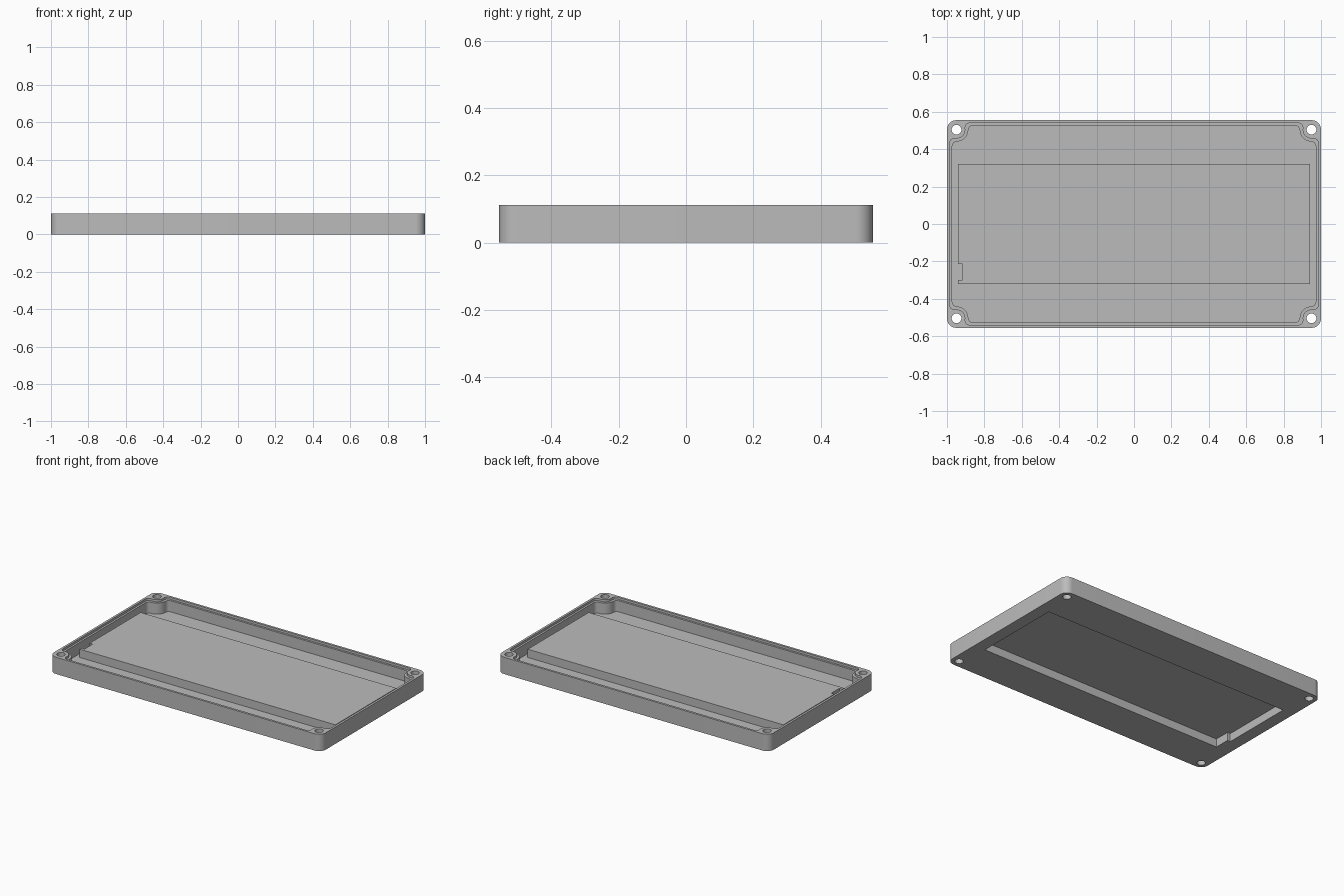
import bpy, bmesh, math

if "Cube" in bpy.data.objects:
    bpy.data.objects.remove(bpy.data.objects["Cube"])

HALF_X, HALF_Y, HEIGHT = 1.0, 0.555, 0.112
HOLE_X, HOLE_Y, HOLE_R = 0.949, 0.504, 0.026
FLOOR, PANEL_TOP, RECESS = 0.023, 0.078, 0.055

grey = bpy.data.materials.new("plain_grey")
grey.diffuse_color = (0.5, 0.5, 0.5, 1)
grey.use_nodes = True
grey.node_tree.nodes["Principled BSDF"].inputs["Base Color"].default_value = grey.diffuse_color


def prism(name, outline, z0, z1):
    """Extrude a closed 2D outline between two heights."""
    bm = bmesh.new()
    face = bm.faces.new([bm.verts.new((x, y, z0)) for x, y in outline])
    top = bmesh.ops.extrude_face_region(bm, geom=[face])
    verts = [v for v in top["geom"] if isinstance(v, bmesh.types.BMVert)]
    bmesh.ops.translate(bm, verts=verts, vec=(0, 0, z1 - z0))
    bmesh.ops.recalc_face_normals(bm, faces=bm.faces)
    mesh = bpy.data.meshes.new(name)
    bm.to_mesh(mesh)
    bm.free()
    mesh.materials.append(grey)
    obj = bpy.data.objects.new(name, mesh)
    bpy.context.collection.objects.link(obj)
    return obj


def combine(target, tool, operation):
    """Apply a boolean and remove the tool."""
    bpy.context.view_layer.objects.active = target
    mod = target.modifiers.new("combine", 'BOOLEAN')
    mod.object, mod.operation, mod.solver = tool, operation, 'EXACT'
    bpy.ops.object.modifier_apply(modifier=mod.name)
    bpy.data.objects.remove(tool)


def arc(cx, cy, r, a0, a1, n):
    return [(cx + r * math.cos(a0 + (a1 - a0) * i / n),
             cy + r * math.sin(a0 + (a1 - a0) * i / n)) for i in range(n + 1)]


def four_corners(corner):
    """Mirror one corner path (running from the x side to the y side)."""
    flip = corner[::-1]
    return (corner + [(-x, y) for x, y in flip]
            + [(-x, -y) for x, y in corner] + [(x, -y) for x, y in flip])


def cavity_outline(inset, boss_r, f=0.025):
    """Inner wall that sweeps around the screw posts with small fillets."""
    wx, wy = HALF_X - inset, HALF_Y - inset
    ax = wx - f
    ay = HOLE_Y - math.sqrt((boss_r + f) ** 2 - (ax - HOLE_X) ** 2)
    by = wy - f
    bx = HOLE_X - math.sqrt((boss_r + f) ** 2 - (by - HOLE_Y) ** 2)
    a = math.atan2(ay - HOLE_Y, ax - HOLE_X) % math.tau
    b = math.atan2(by - HOLE_Y, bx - HOLE_X) % math.tau
    path = arc(ax, ay, f, 0, a - math.pi, 6)
    path += arc(HOLE_X, HOLE_Y, boss_r, a, b, 14)[1:-1]
    path += arc(bx, by, f, b - math.pi, math.pi / 2, 6) if b >= math.pi else \
        arc(bx, by, f, b + math.pi - math.tau, math.pi / 2, 6)
    return four_corners(path)


def panel_outline(x, y, notch_x, n0, n1):
    """Rectangle with a shallow notch on its left side."""
    pts = [(x, -y), (x, y), (-x, y), (-x, n1), (-notch_x, n1)]
    return pts + ([(-notch_x, -y)] if n0 is None
                  else [(-notch_x, n0), (-x, n0), (-x, -y)])


# Outer tray body with rounded corners
r = 0.05
tray = prism("tray", four_corners(arc(HALF_X - r, HALF_Y - r, r, 0, math.pi / 2, 10)),
             0, HEIGHT)

# Cavity, and the wider sealing step just below the rim
combine(tray, prism("cavity_cutter", cavity_outline(0.028, 0.063), FLOOR, 0.2), 'DIFFERENCE')
combine(tray, prism("step_cutter", cavity_outline(0.015, 0.047), HEIGHT - 0.015, 0.2), 'DIFFERENCE')

# Raised centre panel, hollow underneath
combine(tray, prism("raised_panel", panel_outline(0.94, 0.32, 0.918, -0.30, -0.215),
                    0.01, PANEL_TOP), 'UNION')
combine(tray, prism("recess_cutter", panel_outline(0.918, 0.298, 0.896, None, -0.195),
                    -0.1, RECESS), 'DIFFERENCE')

# Screw holes through the four posts
for sx in (-1, 1):
    for sy in (-1, 1):
        ring = arc(sx * HOLE_X, sy * HOLE_Y, HOLE_R, 0, math.tau, 28)[:-1]
        combine(tray, prism("hole_cutter", ring, -0.1, 0.2), 'DIFFERENCE')

bpy.ops.object.select_all(action='DESELECT')
tray.select_set(True)
bpy.context.view_layer.objects.active = tray
bpy.ops.object.shade_smooth_by_angle(angle=math.radians(30))
